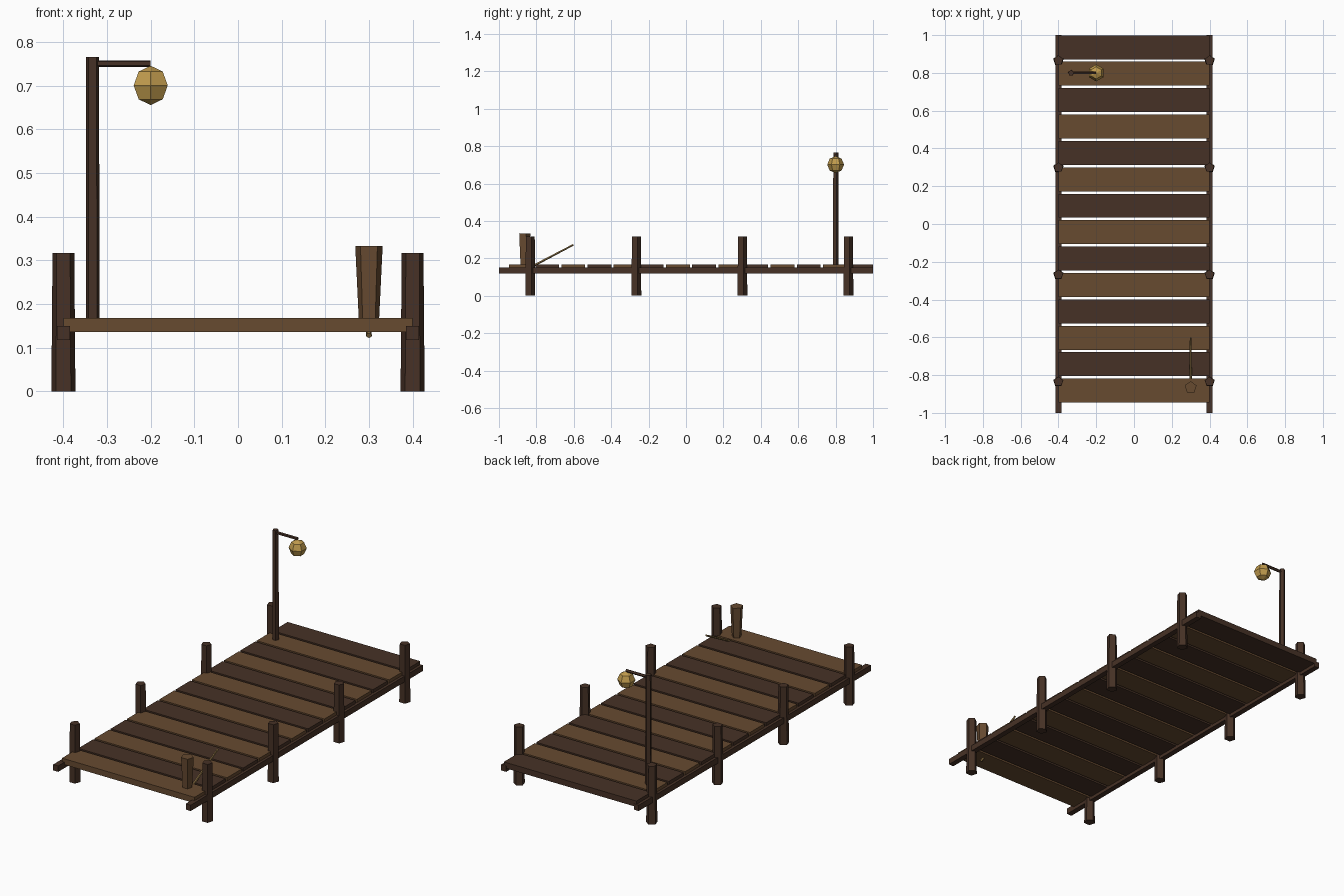
import bpy
import bmesh
import math
from mathutils import Matrix, Vector

if "Cube" in bpy.data.objects:
    bpy.data.objects.remove(bpy.data.objects["Cube"])


def material(name, color):
    mat = bpy.data.materials.new(name)
    mat.diffuse_color = (*color, 1)
    mat.use_nodes = True
    mat.node_tree.nodes["Principled BSDF"].inputs["Base Color"].default_value = mat.diffuse_color
    return mat


DARK = material("dark_wood", (0.062, 0.031, 0.019))
LIGHT = material("light_wood", (0.135, 0.069, 0.030))
ROD = material("pale_cane", (0.27, 0.17, 0.06))
GLOW = material("lantern_yellow", (0.53, 0.33, 0.075))


def finish(bm, name, mat):
    bmesh.ops.recalc_face_normals(bm, faces=bm.faces)
    mesh = bpy.data.meshes.new(name)
    bm.to_mesh(mesh)
    bm.free()
    mesh.materials.append(mat)
    obj = bpy.data.objects.new(name, mesh)
    bpy.context.collection.objects.link(obj)
    return obj


def box(name, center, size, mat):
    bm = bmesh.new()
    m = Matrix.Translation(center) @ Matrix.Diagonal((*size, 1))
    bmesh.ops.create_cube(bm, size=1, matrix=m)
    return finish(bm, name, mat)


def rod(name, start, end, r1, r2, mat, sides=5):
    """Tapered prism between two points, one corner facing +y when upright."""
    a, b = Vector(start), Vector(end)
    axis = b - a
    rot = Vector((0, 0, 1)).rotation_difference(axis).to_matrix().to_4x4()
    bm = bmesh.new()
    rings = []
    for z, r in ((0, r1), (axis.length, r2)):
        ring = []
        for i in range(sides):
            t = math.tau * i / sides
            p = Vector((r * math.sin(t), r * math.cos(t), z))
            ring.append(bm.verts.new(a + rot @ p))
        rings.append(ring)
        bm.faces.new(ring)
    for i in range(sides):
        j = (i + 1) % sides
        bm.faces.new((rings[0][i], rings[0][j], rings[1][j], rings[1][i]))
    return finish(bm, name, mat)


# deck planks, alternating light and dark
for i in range(14):
    box(f"plank_{i + 1}", (0, -0.882 + i * 0.1398, 0.152), (0.8, 0.127, 0.032),
        DARK if i % 2 else LIGHT)

# side rails and mooring posts
for side, sx in (("left", -1), ("right", 1)):
    box(f"{side}_rail", (sx * 0.4, 0, 0.134), (0.03, 2.0, 0.032), DARK)
    for i in range(4):
        y = -0.835 + i * 0.567
        rod(f"{side}_post_{i + 1}", (sx * 0.4, y, 0), (sx * 0.4, y, 0.317),
            0.029, 0.0262, DARK)

# lantern pole, arm and faceted lantern
rod("lantern_pole", (-0.333, 0.8, 0.16), (-0.333, 0.8, 0.766), 0.0165, 0.0155, DARK)
rod("lantern_arm", (-0.333, 0.8, 0.751), (-0.2, 0.8, 0.751), 0.008, 0.008, DARK)
bm = bmesh.new()
bmesh.ops.create_uvsphere(bm, u_segments=6, v_segments=4, radius=0.045,
                          matrix=Matrix.Translation((-0.2, 0.8, 0.701)))
# turn so that corners face front and back
widest = max(v.co.y - 0.8 for v in bm.verts)
if widest < 0.044:
    bmesh.ops.rotate(bm, verts=bm.verts, cent=(-0.2, 0.8, 0.701),
                     matrix=Matrix.Rotation(math.pi / 6, 3, 'Z'))
finish(bm, "lantern", GLOW)

# bucket and fishing rod
rod("bucket", (0.3, -0.865, 0.165), (0.3, -0.865, 0.333), 0.0245, 0.033, LIGHT)
rod("fishing_rod", (0.3, -0.878, 0.128), (0.3, -0.602, 0.273), 0.0068, 0.005, ROD)
